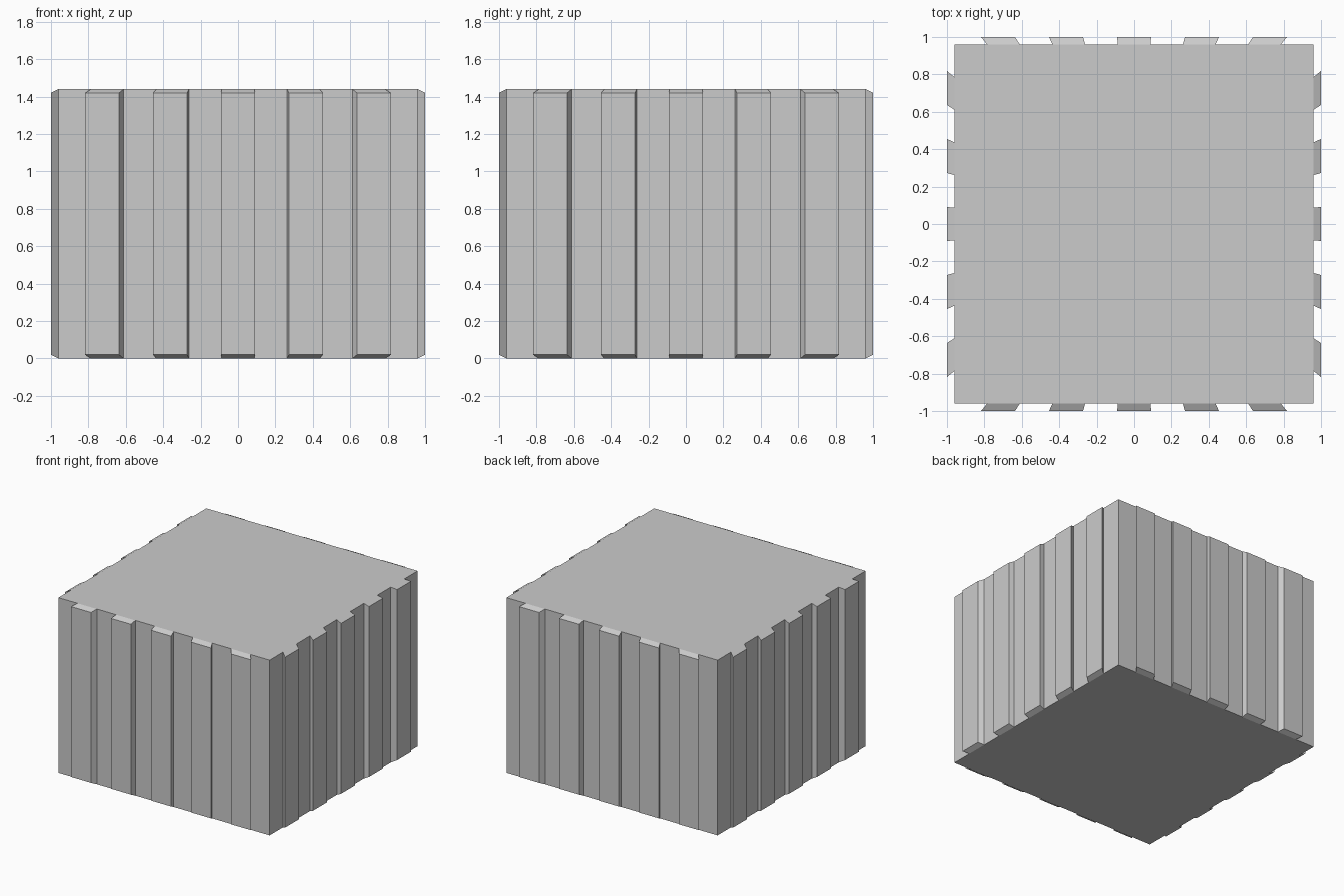
import bpy, bmesh
from mathutils import Vector

if "Cube" in bpy.data.objects:
    bpy.data.objects.remove(bpy.data.objects["Cube"])

HALF, OUTER, HEIGHT, BEVEL, STRIPS = 0.96, 1.0, 1.44, 0.02, 11

bm = bmesh.new()

# Square outline, each side split into equal strips
corners = [Vector((-HALF, -HALF, 0)), Vector((HALF, -HALF, 0)),
           Vector((HALF, HALF, 0)), Vector((-HALF, HALF, 0))]
outline = [corners[s].lerp(corners[(s + 1) % 4], i / STRIPS)
           for s in range(4) for i in range(STRIPS)]
bottom = [bm.verts.new(p) for p in outline]
top = [bm.verts.new(p + Vector((0, 0, HEIGHT))) for p in outline]

# Walls and caps
n = len(outline)
walls = [bm.faces.new((bottom[i], bottom[(i + 1) % n], top[(i + 1) % n], top[i]))
         for i in range(n)]
bm.faces.new(top)
bm.faces.new(bottom[::-1])

# Ribs: push out every second strip, flared from the centre, ends chamfered
ribs = [f for i, f in enumerate(walls) if (i % STRIPS) % 2 == 1]
for face in bmesh.ops.extrude_discrete_faces(bm, faces=ribs)["faces"]:
    for v in face.verts:
        v.co.x *= OUTER / HALF
        v.co.y *= OUTER / HALF
        v.co.z += BEVEL if v.co.z < HEIGHT / 2 else -BEVEL

bmesh.ops.recalc_face_normals(bm, faces=bm.faces)
mesh = bpy.data.meshes.new("ribbed_block")
bm.to_mesh(mesh)
bm.free()
bpy.context.collection.objects.link(bpy.data.objects.new("ribbed_block", mesh))
